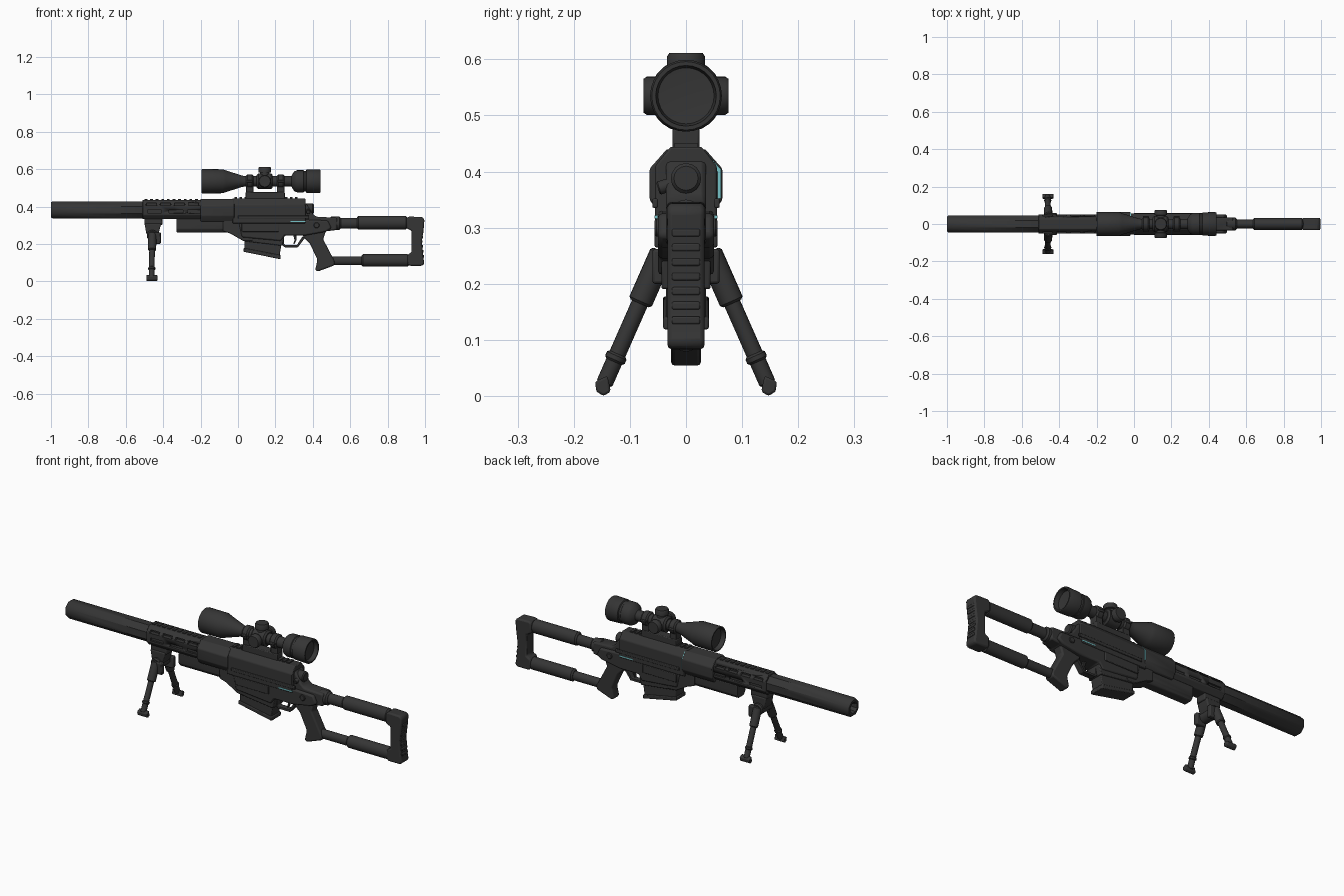
import bpy, bmesh, math
from mathutils import Vector, Matrix

def material(name, rgb):
    m = bpy.data.materials.new(name)
    m.diffuse_color = (*rgb, 1)
    return m

DARK = material("dark_grey", (0.036, 0.036, 0.036))
TEAL = material("teal", (0.18, 0.55, 0.58))

def finish(name, bm, bevel=0.0, mat=DARK):
    bmesh.ops.remove_doubles(bm, verts=bm.verts, dist=1e-5)
    bmesh.ops.recalc_face_normals(bm, faces=bm.faces)
    me = bpy.data.meshes.new(name)
    bm.to_mesh(me)
    bm.free()
    me.materials.append(mat)
    ob = bpy.data.objects.new(name, me)
    bpy.context.collection.objects.link(ob)
    bpy.ops.object.select_all(action='DESELECT')
    ob.select_set(True)
    bpy.context.view_layer.objects.active = ob
    bpy.ops.object.shade_smooth_by_angle(angle=math.radians(38))
    if bevel:
        b = ob.modifiers.new("bevel", 'BEVEL')
        b.width, b.segments, b.limit_method = bevel, 2, 'ANGLE'
    return ob

def prism(name, pts, axis, a, b, bevel=0.004, mat=DARK):
    """Extrude a profile: (x, z) along y, or (y, z) along x."""
    bm = bmesh.new()
    put = (lambda p, t: (p[0], t, p[1])) if axis == 'y' else (lambda p, t: (t, p[0], p[1]))
    f = bm.faces.new([bm.verts.new(put(p, a)) for p in pts])
    ext = bmesh.ops.extrude_face_region(bm, geom=[f])
    d = put((0, 0), b - a)
    bmesh.ops.translate(bm, vec=d, verts=[v for v in ext['geom'] if isinstance(v, bmesh.types.BMVert)])
    return finish(name, bm, bevel, mat)

def boxes(name, items, bevel=0.0, mat=DARK):
    """Several boxes in one mesh, each given as x0, x1, y0, y1, z0, z1."""
    bm = bmesh.new()
    for x0, x1, y0, y1, z0, z1 in items:
        m = Matrix.Translation(((x0 + x1) / 2, (y0 + y1) / 2, (z0 + z1) / 2)) @ Matrix.Diagonal((x1 - x0, y1 - y0, z1 - z0, 1))
        bmesh.ops.create_cube(bm, size=1, matrix=m)
    return finish(name, bm, bevel, mat)

def lathe(name, stations, start, direction=(1, 0, 0), n=24, phase=0.0, squash=1.0):
    """Revolve (distance, radius) stations about an axis through start."""
    bm = bmesh.new()
    q = Vector((0, 0, 1)).rotation_difference(Vector(direction))
    rings = []
    for d, r in stations:
        ring = []
        for i in range(n):
            t = 2 * math.pi * i / n + phase
            p = q @ Vector((r * math.cos(t), r * math.sin(t), d))
            ring.append(bm.verts.new(Vector(start) + Vector((p.x, p.y * squash, p.z))))
        rings.append(ring)
    for r0, r1 in zip(rings, rings[1:]):
        for i in range(n):
            bm.faces.new((r0[i], r0[(i + 1) % n], r1[(i + 1) % n], r1[i]))
    return finish(name, bm)

def rod(name, p0, p1, r, n=16):
    v = Vector(p1) - Vector(p0)
    L, c = v.length, r * 0.2
    return lathe(name, [(0, 0), (0, r - c), (c, r), (L - c, r), (L, r - c), (L, 0)], p0, v.normalized(), n)

def chamfered(w, z0, z1, top, side_hi, side_lo, bottom):
    half = [(bottom, z0), (w, side_lo), (w, side_hi), (top, z1)]
    return half + [(-y, z) for y, z in reversed(half)]

# Octagonal suppressor with an open bore
R = 0.0455 / math.cos(math.pi / 8)
lathe("suppressor", [(0.1, 0), (0.1, 0.024), (0.012, 0.024), (0, 0.03), (0, R - 0.006),
      (0.008, R), (0.5, R), (0.5, 0)], (-1, 0, 0.382), n=8, phase=math.pi / 8)

# Handguard: slotted front section and wider rear collar
guard = prism("front_handguard", chamfered(0.052, 0.332, 0.436, 0.027, 0.408, 0.355, 0.032), 'x', -0.51, -0.18, 0.003)
slots = []
for s in (-1, 1):
    for x in (-0.49, -0.415, -0.34, -0.265):
        slots.append((x, x + 0.055, *sorted((s * 0.03, s * 0.07)), 0.405, 0.419))
    for x in (-0.485, -0.37, -0.27):
        slots.append((x, x + 0.075, *sorted((s * 0.042, s * 0.07)), 0.365, 0.381))
cutter = boxes("slot_cutter", slots)
cutter.hide_render = True
mod = guard.modifiers.new("slots", 'BOOLEAN')
mod.operation, mod.object, mod.solver = 'DIFFERENCE', cutter, 'EXACT'
bpy.context.view_layer.objects.active = guard
for m in list(guard.modifiers):
    bpy.ops.object.modifier_apply(modifier=m.name)
bpy.data.objects.remove(cutter)
boxes("handguard_rail", [(-0.5 + i * 0.03, -0.485 + i * 0.03, -0.016, 0.016, 0.43, 0.44) for i in range(11)])
prism("handguard_collar", chamfered(0.065, 0.32, 0.44, 0.034, 0.405, 0.35, 0.045), 'x', -0.2, -0.02)

# Under-barrel tube and its sloping support
prism("under_tube", chamfered(0.036, 0.262, 0.335, 0.036, 0.31, 0.28, 0.022), 'x', -0.33, 0.0)
prism("under_support", [(-0.08, 0.33), (-0.08, 0.268), (-0.04, 0.255), (0.03, 0.215), (0.08, 0.215), (0.08, 0.33)], 'y', -0.045, 0.045)

# Receiver
prism("upper_receiver", chamfered(0.055, 0.31, 0.444, 0.028, 0.41, 0.33, 0.055), 'x', -0.03, 0.36)
prism("receiver_tail", [(0.33, 0.30), (0.33, 0.435), (0.365, 0.415), (0.40, 0.36), (0.42, 0.345), (0.53, 0.34), (0.53, 0.275), (0.45, 0.265)],
      'y', -0.036, 0.036, 0.008)
prism("lower_receiver", [(0.0, 0.33), (0.02, 0.235), (0.23, 0.215), (0.25, 0.245), (0.36, 0.245), (0.47, 0.265),
      (0.5, 0.285), (0.48, 0.325), (0.36, 0.33)], 'y', -0.05, 0.05, 0.008)
boxes("side_ridges", [(0.0, 0.38, *sorted((s * 0.05, s * 0.06)), 0.335, 0.352) for s in (-1, 1)]
      + [(0.02, 0.22, *sorted((s * 0.045, s * 0.056)), 0.265, 0.31) for s in (-1, 1)], 0.003)
rod("bolt_shroud", (0.3, 0, 0.388), (0.405, 0, 0.388), 0.027)
rod("bolt_handle", (0.375, 0, 0.385), (0.375, -0.05, 0.37), 0.012, 12)
for s in (-1, 1):
    rod("takedown_pin", (0.42, 0, 0.30), (0.42, s * 0.056, 0.30), 0.016, 12)

# Teal accents: thin inlay plates
boxes("teal_inlay", [(0.28, 0.36, *sorted((s * 0.05, s * 0.0565)), 0.316, 0.322) for s in (-1, 1)], mat=TEAL)
prism("teal_collar_edge", [(0.036, 0.434), (0.062, 0.404), (0.062, 0.352), (0.056, 0.352), (0.056, 0.40), (0.034, 0.428)],
      'x', -0.022, -0.017, 0, TEAL)

# Magazine with ribs and base plate
prism("magazine", [(0.035, 0.26), (0.035, 0.17), (0.222, 0.132), (0.238, 0.24)], 'y', -0.036, 0.036)
prism("magazine_base", [(0.03, 0.178), (0.03, 0.158), (0.228, 0.118), (0.228, 0.14)], 'y', -0.041, 0.041)
prism("magazine_well", [(0.025, 0.27), (0.03, 0.215), (0.238, 0.19), (0.25, 0.25)], 'y', -0.044, 0.044)

# Trigger guard and trigger
prism("trigger_guard", [(0.235, 0.25), (0.235, 0.195), (0.25, 0.182), (0.32, 0.182), (0.36, 0.235), (0.345, 0.24),
      (0.315, 0.194), (0.252, 0.194), (0.247, 0.20), (0.247, 0.25)], 'y', -0.016, 0.016, 0.002)
prism("trigger", [(0.295, 0.25), (0.312, 0.25), (0.312, 0.22), (0.302, 0.198), (0.296, 0.20), (0.302, 0.22)], 'y', -0.007, 0.007, 0.002)

# Pistol grip
prism("grip", [(0.345, 0.265), (0.35, 0.235), (0.385, 0.20), (0.425, 0.115), (0.413, 0.062), (0.425, 0.052), (0.515, 0.085),
      (0.518, 0.105), (0.455, 0.225), (0.47, 0.27)], 'y', -0.027, 0.027, 0.01)

# Skeleton stock: two tubes with padded sleeves, then the butt
def sleeve(name, x0, x1, z, r, squash):
    L = x1 - x0
    lathe(name, [(0, 0), (0, r - 0.008), (0.008, r), (L - 0.008, r), (L, r - 0.008), (L, 0)], (x0, 0, z), squash=squash)
sleeve("upper_stock_tube", 0.48, 0.93, 0.31, 0.028, 0.85)
sleeve("upper_stock_collar", 0.49, 0.55, 0.31, 0.036, 0.95)
sleeve("upper_stock_pad", 0.635, 0.905, 0.314, 0.036, 0.88)
sleeve("lower_stock_tube", 0.48, 0.93, 0.110, 0.024, 0.9)
sleeve("lower_stock_pad", 0.66, 0.915, 0.112, 0.033, 0.9)
prism("butt", [(0.90, 0.285), (0.90, 0.338), (0.915, 0.346), (0.985, 0.344), (0.997, 0.33), (0.992, 0.28), (0.983, 0.21), (0.99, 0.13),
      (0.997, 0.095), (0.985, 0.083), (0.915, 0.083), (0.905, 0.095), (0.905, 0.142), (0.928, 0.155), (0.928, 0.27)],
      'y', -0.033, 0.033, 0.011)
for i in range(7):
    z = 0.135 + i * 0.026
    x = 0.979 + 0.010 * abs(z - 0.213) / 0.08
    boxes("butt_rib", [(x - 0.01, x + 0.007, -0.025, 0.025, z - 0.007, z + 0.007)], 0.003)

# Scope body: bell, tube and eyepiece with recessed lenses
SZ = 0.535
lathe("scope", [(0.03, 0), (0.025, 0.054), (0, 0.057), (0, 0.063), (0.005, 0.065), (0.115, 0.064), (0.13, 0.058), (0.215, 0.031),
      (0.23, 0.028), (0.48, 0.028), (0.495, 0.052), (0.51, 0.059), (0.545, 0.059), (0.548, 0.056), (0.558, 0.056), (0.561, 0.062),
      (0.63, 0.064), (0.635, 0.061), (0.635, 0.054), (0.612, 0.05), (0.607, 0)], (-0.195, 0, SZ), n=28)
# Turrets on top and both sides
rod("turret_block", (0.10, 0, SZ), (0.185, 0, SZ), 0.042, 20)
for name, d in (("top_turret", (0, 0, 1)), ("left_turret", (0, -1, 0)), ("right_turret", (0, 1, 0))):
    lathe(name, [(0, 0), (0, 0.026), (0.046, 0.026), (0.048, 0.034), (0.070, 0.034), (0.076, 0.03), (0.076, 0)],
          (0.143, 0, SZ), d, n=20)
# Scope rings, posts and rail mount
for x in (0.063, 0.228):
    rod("scope_ring", (x - 0.02, 0, SZ), (x + 0.02, 0, SZ), 0.037, 20)
    boxes("ring_post", [(x - 0.02, x + 0.02, -0.021, 0.021, 0.45, 0.52)], 0.003)
    boxes("ring_clamp", [(x - 0.016, x + 0.016, -0.042, 0.042, 0.529, 0.541)], 0.003)
boxes("scope_mount", [(0.04, 0.25, -0.024, 0.024, 0.44, 0.477)], 0.004)
boxes("receiver_rail", [(-0.02 + i * 0.027, -0.006 + i * 0.027, -0.021, 0.021, 0.435, 0.45) for i in range(13)])

# Bipod: hub, then a leg with housing, collar and foot on each side
BX = -0.458
boxes("bipod_clamp", [(-0.5, -0.405, -0.03, 0.03, 0.30, 0.34)], 0.005)
prism("bipod_hub", [(-0.5, 0.31), (-0.49, 0.255), (-0.475, 0.235), (-0.44, 0.235), (-0.425, 0.255), (-0.41, 0.31)], 'y', -0.035, 0.035, 0.006)
rod("bipod_pivot", (BX, -0.05, 0.245), (BX, 0.05, 0.245), 0.03)
for s in (-1, 1):
    leg = lambda t: (BX - 0.004 * t, s * (0.045 + 0.104 * t), 0.25 - 0.236 * t)
    rod("leg_housing", leg(-0.03), leg(0.36), 0.022)
    rod("leg_tube", leg(0.3), leg(0.97), 0.015)
    rod("leg_collar", leg(0.74), leg(0.8), 0.019)
    prism("leg_foot", [(s * y, z) for y, z in ((0.134, 0.008), (0.147, 0), (0.16, 0.008), (0.162, 0.026), (0.14, 0.036))],
          'x', BX - 0.031, BX + 0.027, 0.004)
    boxes("leg_latch", [(BX - 0.01, BX + 0.045, *sorted((s * 0.035, s * 0.06)), 0.20, 0.262)], 0.005)
